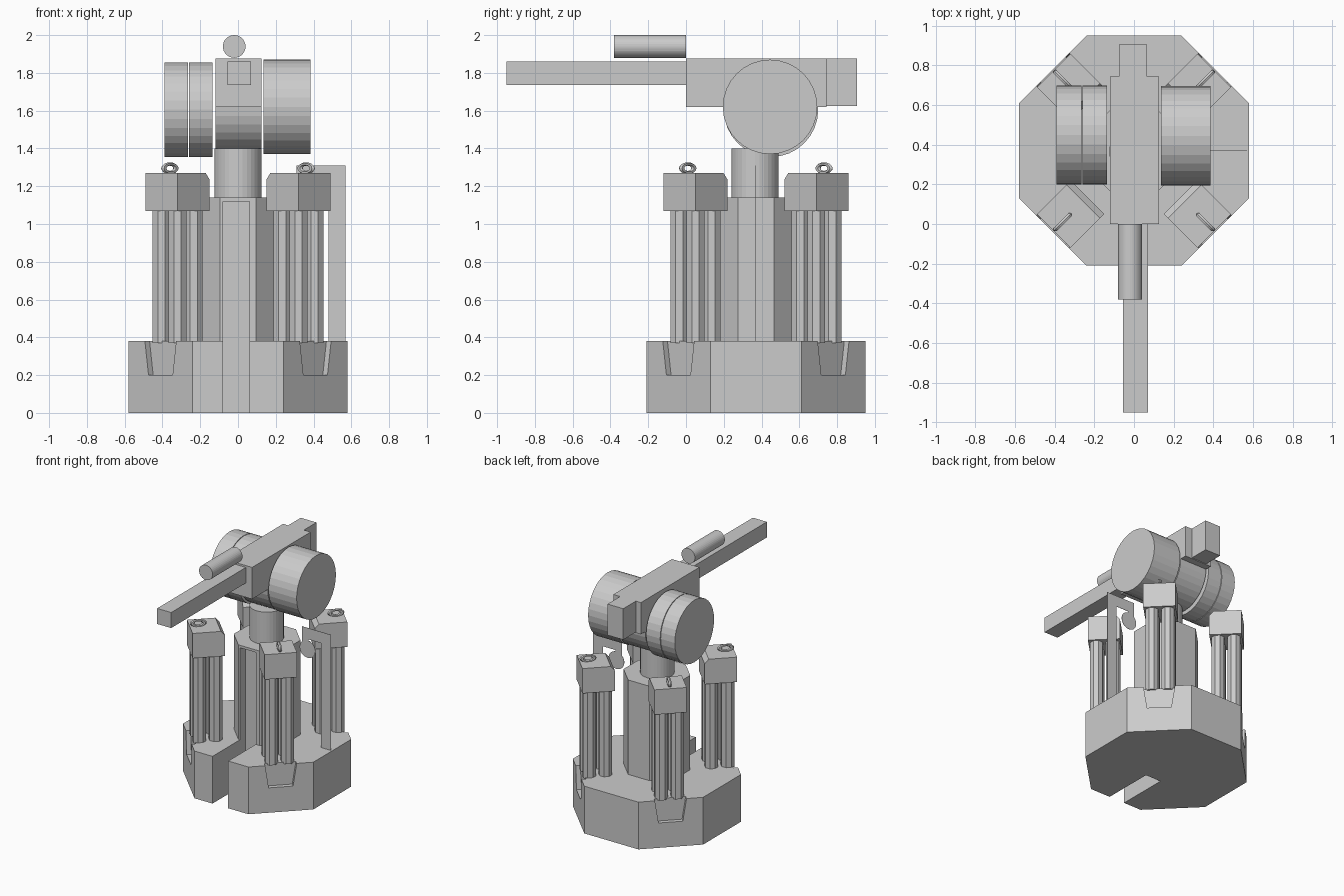
import bpy, bmesh, math
from mathutils import Matrix, Vector

if "Cube" in bpy.data.objects:
    bpy.data.objects.remove(bpy.data.objects["Cube"])

CY = 0.37                      # y of the main vertical axis
I4 = Matrix.Identity(4)


def finish(name, bm, mat=I4):
    bmesh.ops.recalc_face_normals(bm, faces=bm.faces)
    me = bpy.data.meshes.new(name)
    bm.to_mesh(me)
    bm.free()
    me.transform(mat)
    ob = bpy.data.objects.new(name, me)
    bpy.context.collection.objects.link(ob)
    return ob


def box(name, lo, hi, mat=I4):
    lo, hi = Vector(lo), Vector(hi)
    bm = bmesh.new()
    m = Matrix.Translation((lo + hi) / 2) @ Matrix.Diagonal((*(hi - lo), 1))
    bmesh.ops.create_cube(bm, size=1, matrix=m)
    return finish(name, bm, mat)


def cyl(name, r, a, b, n=32, mat=I4, turn=0.0):
    """Cylinder of n sides running from point a to point b."""
    a, b = Vector(a), Vector(b)
    d = b - a
    bm = bmesh.new()
    m = (Matrix.Translation((a + b) / 2) @ d.to_track_quat('Z', 'Y').to_matrix().to_4x4()
         @ Matrix.Rotation(turn, 4, 'Z'))
    bmesh.ops.create_cone(bm, cap_ends=True, segments=n, radius1=r, radius2=r,
                          depth=d.length, matrix=m)
    return finish(name, bm, mat)


def extrude(name, pts, vec, mat=I4):
    bm = bmesh.new()
    f = bm.faces.new([bm.verts.new(p) for p in pts])
    new = bmesh.ops.extrude_face_region(bm, geom=[f], use_keep_orig=True)['geom']
    bmesh.ops.translate(bm, vec=vec, verts=[v for v in new if isinstance(v, bmesh.types.BMVert)])
    return finish(name, bm, mat)


def cut(ob, cutter):
    cutter.hide_render = True
    m = ob.modifiers.new('cut', 'BOOLEAN')
    m.operation, m.solver, m.object = 'DIFFERENCE', 'EXACT', cutter
    bpy.context.view_layer.objects.active = ob
    bpy.ops.object.modifier_apply(modifier=m.name)
    bpy.data.objects.remove(cutter)


# octagonal base and column, with a slot up the front
E = math.cos(math.pi / 8)
base = cyl('base', 0.58 / E, (0, CY, 0), (0, CY, 0.38), 8, turn=math.pi / 8)
column = cyl('column', 0.23 / E, (0, CY, 0.38), (0, CY, 1.14), 8, turn=math.pi / 8)
for part in (base, column):
    cut(part, box('slot_cutter', (-0.08, -0.5, -0.1), (0.06, 0.21, 1.12)))

# four diagonal posts; local +x points outward from the axis
for k in range(4):
    M = Matrix.Translation((0, CY, 0)) @ Matrix.Rotation(math.pi / 4 + k * math.pi / 2, 4, 'Z')
    R = 0.4525
    # tapered pocket in the base below the post
    cut(base, extrude('pocket_cutter', [(0.545, -0.12, 0.40), (0.545, 0.12, 0.40),
                                        (0.545, 0.09, 0.20), (0.545, -0.09, 0.20)],
                      (0.1, 0, 0), M))
    for i in (-1, 1):
        for j in (-1, 1):
            p = (R + i * 0.06, j * 0.06)
            cyl('post_rod', 0.051, (*p, 0.37), (*p, 1.08), 8, M, math.pi / 8)
    # cap with chamfered inner top edge
    h = 0.12
    extrude('post_cap', [(R - h, -h, 1.07), (R + h, -h, 1.07), (R + h, -h, 1.27),
                         (R - h + 0.03, -h, 1.27), (R - h, -h, 1.235)], (0, 2 * h, 0), M)
    # lifting ring standing on the cap
    bpy.ops.mesh.primitive_torus_add(major_segments=16, minor_segments=6,
                                     major_radius=0.045, minor_radius=0.018)
    ring = bpy.context.object
    ring.name = 'lifting_ring'
    ring.data.transform(M @ Matrix.Translation((0.51, 0, 1.295))
                        @ Matrix.Diagonal((1, 0.7, 0.5, 1)) @ Matrix.Rotation(math.pi / 2, 4, 'X'))

# thin side bracket ending in a disc
t = 0.002
extrude('side_bracket', [(x, CY - t / 2, z) for x, z in
        ((0.57, 0.38), (0.57, 1.31), (0.31, 1.31), (0.31, 1.17), (0.37, 1.17),
         (0.37, 1.22), (0.48, 1.22), (0.48, 0.38))], (0, t, 0))
cyl('bracket_disc', 0.07, (0.36, CY - t / 2, 1.14), (0.36, CY + t / 2, 1.14), 24)

# neck and turret
cyl('neck', 0.125, (0, CY - 0.005, 1.14), (0, CY - 0.005, 1.40))
cyl('pivot_drum', 0.245, (-0.12, 0.445, 1.62), (0.125, 0.445, 1.62))
cyl('right_drum', 0.25, (0.135, 0.445, 1.62), (0.385, 0.445, 1.62))
for x0, x1 in ((-0.39, -0.265), (-0.26, -0.135)):
    cyl('left_drum', 0.25, (x0, 0.45, 1.605), (x1, 0.45, 1.605))
box('gun_body', (-0.12, 0, 1.62), (0.125, 0.745, 1.875))
box('rear_block', (-0.075, 0.745, 1.625), (0.065, 0.905, 1.875))
box('barrel', (-0.055, -0.95, 1.735), (0.07, 0, 1.86))
cyl('sight_tube', 0.06, (-0.02, -0.38, 1.94), (-0.02, 0, 1.94))
